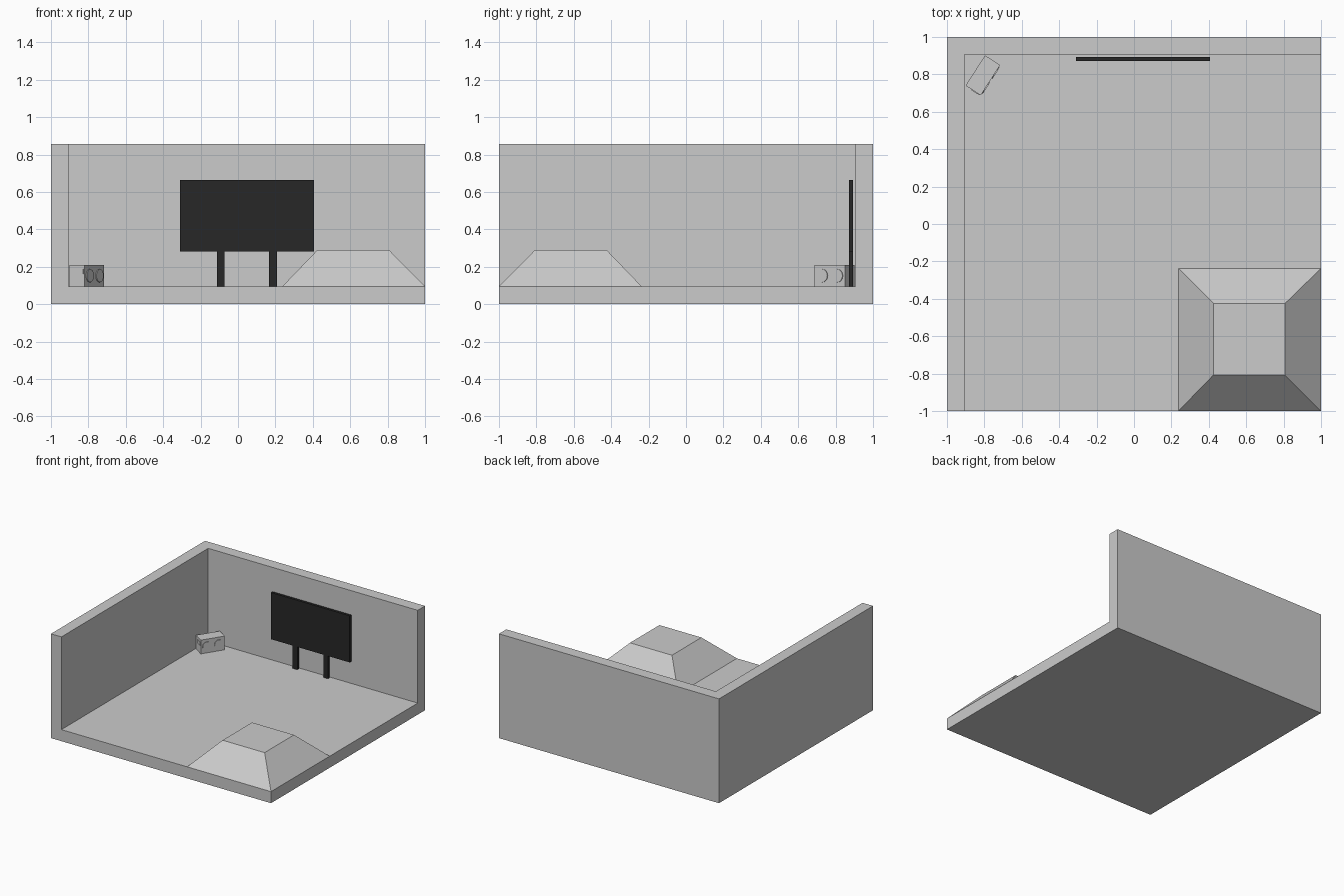
import bpy, bmesh, math
from mathutils import Matrix, Vector

if "Cube" in bpy.data.objects:
    bpy.data.objects.remove(bpy.data.objects["Cube"])


def material(name, r, g, b):
    m = bpy.data.materials.new(name)
    m.diffuse_color = (r, g, b, 1)
    m.use_nodes = True
    m.node_tree.nodes["Principled BSDF"].inputs["Base Color"].default_value = m.diffuse_color
    return m


grey = material("light_grey", 0.6, 0.6, 0.6)
black = material("black", 0.02, 0.02, 0.02)


def finish(name, bm, mat, matrix=Matrix()):
    me = bpy.data.meshes.new(name)
    bm.to_mesh(me)
    bm.free()
    me.materials.append(mat)
    ob = bpy.data.objects.new(name, me)
    ob.matrix_world = matrix
    bpy.context.collection.objects.link(ob)
    return ob


def box(name, lo, hi, mat, matrix=Matrix()):
    lo, hi = Vector(lo), Vector(hi)
    bm = bmesh.new()
    bmesh.ops.create_cube(bm, size=1)
    bmesh.ops.scale(bm, vec=hi - lo, verts=bm.verts)
    bmesh.ops.translate(bm, vec=(lo + hi) / 2, verts=bm.verts)
    return finish(name, bm, mat, matrix)


# Room: one block with the interior cut away, leaving floor and two walls
room = box("room_shell", (-1, -1, 0), (1, 1, 0.857), grey)
cutter = box("room_cutter", (-0.905, -1.5, 0.095), (1.5, 0.905, 1.5), grey)
cutter.hide_render = True
mod = room.modifiers.new("interior", 'BOOLEAN')
mod.operation, mod.object, mod.solver = 'DIFFERENCE', cutter, 'EXACT'
bpy.context.view_layer.objects.active = room
bpy.ops.object.modifier_apply(modifier="interior")
bpy.data.objects.remove(cutter)

# Sign board on two legs
box("board", (-0.31, 0.872, 0.282), (0.405, 0.893, 0.665), black)
for side, x in (("left", -0.092), ("right", 0.187)):
    box(side + "_leg", (x - 0.021, 0.872, 0.095), (x + 0.021, 0.893, 0.282), black)

# Flat-topped pyramid in the open corner
pyramid = box("flat_topped_mound", (0.237, -1, 0.095), (1, -0.237, 0.29), grey)
for v in pyramid.data.vertices:
    if v.co.z > 0.2:
        v.co.x = 0.425 if v.co.x < 0.6 else 0.807
        v.co.y = -0.807 if v.co.y < -0.6 else -0.425

# Turned radio in the back corner, local x along its long side, -y is its face
place = Matrix.Translation((-0.808, 0.795, 0.095)) @ Matrix.Rotation(math.radians(57.3), 4, 'Z')
box("radio_body", (-0.096, -0.048, 0), (0.096, 0.048, 0.113), grey, place)
box("radio_end_plate", (-0.1, -0.04, 0.066), (-0.094, 0.012, 0.094), grey, place)

# Two shallow round speakers on the radio face
for side, x in (("left", -0.048), ("right", 0.048)):
    bm = bmesh.new()
    bmesh.ops.create_cone(bm, cap_ends=True, segments=24, radius1=0.035,
                          radius2=0.035, depth=0.01)
    finish(side + "_speaker", bm, grey,
           place @ Matrix.Translation((x, -0.048, 0.057)) @ Matrix.Rotation(math.pi / 2, 4, 'X'))
